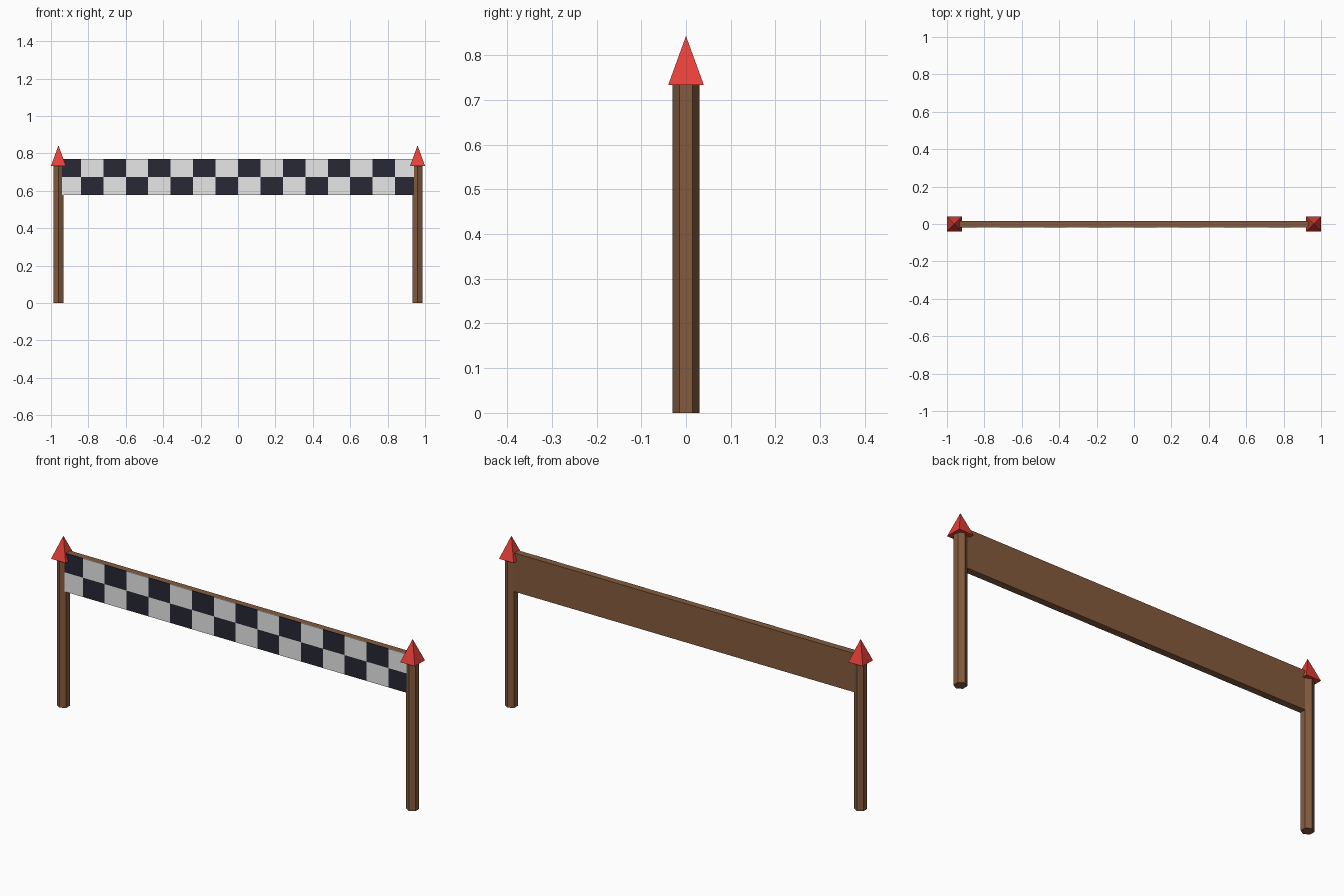
import bpy, bmesh
from math import pi, sin, cos
from mathutils import Matrix

cube = bpy.data.objects.get("Cube")
if cube:
    bpy.data.objects.remove(cube, do_unlink=True)


def material(name, rgb):
    m = bpy.data.materials.new(name)
    m.use_nodes = True
    colour = (*rgb, 1)
    m.diffuse_color = colour
    bsdf = next(n for n in m.node_tree.nodes if n.type == 'BSDF_PRINCIPLED')
    bsdf.inputs["Base Color"].default_value = colour
    return m


wood = material("wood_brown", (0.23, 0.105, 0.048))
red = material("cap_red", (0.8, 0.05, 0.04))
white = material("checker_white", (0.84, 0.84, 0.84))
black = material("checker_black", (0.021, 0.021, 0.035))

POST_X = 0.96
BOTTOM, TOP = 0.578, 0.77
HALF_DEPTH = 0.015
PLATE = 0.004


def add_object(name, bm, *mats):
    mesh = bpy.data.meshes.new(name)
    bm.to_mesh(mesh)
    bm.free()
    for m in mats:
        mesh.materials.append(m)
    obj = bpy.data.objects.new(name, mesh)
    bpy.context.collection.objects.link(obj)
    return obj


def ring(bm, sides, radius, z, x, start):
    angles = [start + 2 * pi * i / sides for i in range(sides)]
    return [bm.verts.new((x + radius * cos(a), radius * sin(a), z)) for a in angles]


def post(name, x):
    # Hexagonal prism with a corner facing the front
    bm = bmesh.new()
    base = bm.faces.new(ring(bm, 6, 0.03, 0, x, pi / 2))
    top = bmesh.ops.extrude_face_region(bm, geom=[base])["geom"]
    verts = [v for v in top if isinstance(v, bmesh.types.BMVert)]
    bmesh.ops.translate(bm, verts=verts, vec=(0, 0, 0.75))
    bmesh.ops.recalc_face_normals(bm, faces=bm.faces)
    add_object(name, bm, wood)


def cap(name, x):
    # Square pyramid
    bm = bmesh.new()
    base = ring(bm, 4, 0.04 * 2 ** 0.5, 0.733, x, pi / 4)
    tip = bm.verts.new((x, 0, 0.843))
    bm.faces.new(base)
    for i in range(4):
        bm.faces.new((base[i], base[(i + 1) % 4], tip))
    bmesh.ops.recalc_face_normals(bm, faces=bm.faces)
    add_object(name, bm, red)


for side, x in (("left", POST_X), ("right", -POST_X)):
    post(side + "_post", x)
    cap(side + "_cap", x)

# Wooden board between the posts
bm = bmesh.new()
bmesh.ops.create_cube(bm, size=1)
bmesh.ops.scale(bm, verts=bm.verts, vec=(2 * POST_X, 2 * HALF_DEPTH, TOP - BOTTOM))
bmesh.ops.translate(bm, verts=bm.verts, vec=(0, 0, (TOP + BOTTOM) / 2))
add_object("banner_board", bm, wood)

# Checkered plate on the front of the board
bm = bmesh.new()
bmesh.ops.create_grid(bm, x_segments=16, y_segments=2, size=1)
bmesh.ops.scale(bm, verts=bm.verts, vec=(POST_X, (TOP - BOTTOM) / 2, 1))
bmesh.ops.rotate(bm, verts=bm.verts, matrix=Matrix.Rotation(pi / 2, 3, 'X'))
bmesh.ops.translate(bm, verts=bm.verts,
                    vec=(0, -HALF_DEPTH - PLATE, (TOP + BOTTOM) / 2))
cell = 2 * POST_X / 16
for f in bm.faces:
    c = f.calc_center_median()
    column = int((c.x + POST_X) / cell)
    row = int(c.z > (TOP + BOTTOM) / 2)
    f.material_index = (column + row) % 2
plate = add_object("checkered_plate", bm, white, black)
thick = plate.modifiers.new("thickness", 'SOLIDIFY')
thick.thickness = PLATE
thick.offset = -1
